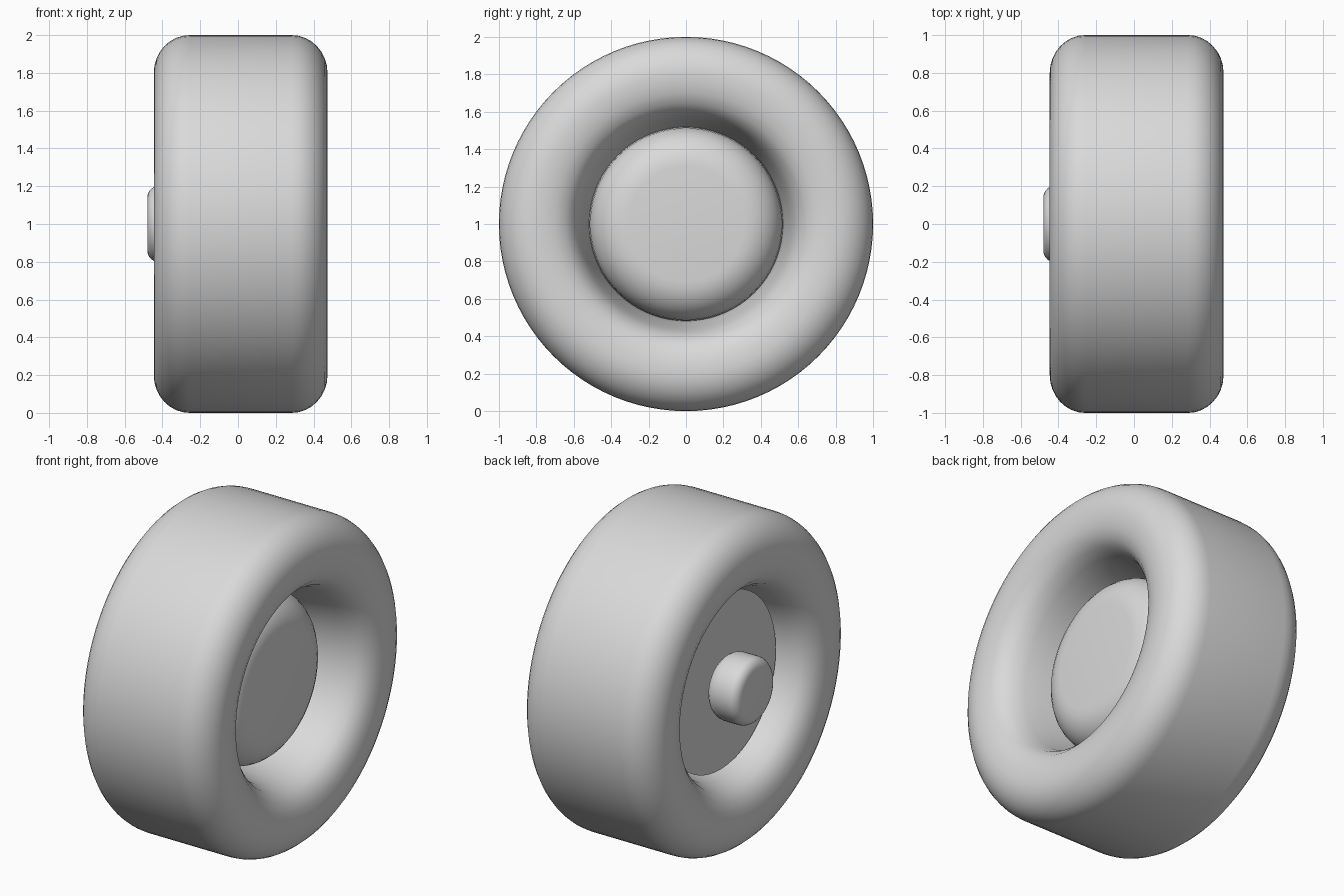
import bpy, bmesh, math

if "Cube" in bpy.data.objects:
    bpy.data.objects.remove(bpy.data.objects["Cube"])

grey = bpy.data.materials.new("light_grey")
grey.diffuse_color = (0.7, 0.7, 0.7, 1)
grey.use_nodes = True
grey.node_tree.nodes["Principled BSDF"].inputs["Base Color"].default_value = grey.diffuse_color


def lathe(name, profile, closed=False, segments=96, angle=50):
    """Spin (x, radius) points around the x axis, at height z = 1."""
    bm = bmesh.new()
    verts = [bm.verts.new((x, 0, 1 + r)) for x, r in profile]
    edges = [bm.edges.new(p) for p in zip(verts, verts[1:])]
    if closed:
        edges.append(bm.edges.new((verts[-1], verts[0])))
    bmesh.ops.spin(bm, geom=verts + edges, cent=(0, 0, 1), axis=(1, 0, 0),
                   angle=2 * math.pi, steps=segments, use_duplicate=False)
    bmesh.ops.remove_doubles(bm, verts=bm.verts, dist=1e-4)
    bmesh.ops.recalc_face_normals(bm, faces=bm.faces)
    mesh = bpy.data.meshes.new(name)
    bm.to_mesh(mesh)
    bm.free()
    mesh.materials.append(grey)
    obj = bpy.data.objects.new(name, mesh)
    bpy.context.collection.objects.link(obj)
    bpy.ops.object.select_all(action='DESELECT')
    obj.select_set(True)
    bpy.context.view_layer.objects.active = obj
    bpy.ops.object.shade_smooth_by_angle(angle=math.radians(angle))
    return obj


def arc(cx, cr, rx, rr, a0, a1, n):
    """Elliptical arc of profile points, angles in degrees from +x to +r."""
    angles = [math.radians(a0 + (a1 - a0) * i / n) for i in range(n + 1)]
    return [(cx + rx * math.cos(a), cr + rr * math.sin(a)) for a in angles]


# Tyre: half profile from tread, over the shoulder and sidewall, into the bore
half = arc(0.27, 0.80, 0.19, 0.20, 90, 0, 8)
half += [(0.457, 0.75), (0.447, 0.70), (0.423, 0.645), (0.375, 0.6),
         (0.30, 0.57), (0.20, 0.55), (0.10, 0.53)]
mirrored = [(-x, r) for x, r in reversed(half)]
lathe("tyre", [(x + 0.014, r) for x, r in half + [(0, 0.515)] + mirrored],
      closed=True)

# Wheel disc: domed outer face on the right, flat plate on the left
disc = [(0.28, 0)] + arc(0.08, 0.31, 0.20, 0.205, 0, 90, 8)
disc += [(-0.235, 0.535), (-0.235, 0)]
lathe("wheel_disc", disc)

# Rounded hub cap standing on the left plate
hub = arc(-0.33, 0.04, 0.10, 0.16, 0, 90, 7)
hub += arc(-0.425, 0.14, 0.055, 0.06, 90, 180, 5) + [(-0.48, 0)]
lathe("hub_cap", [(-0.23, 0)] + hub, segments=48)
